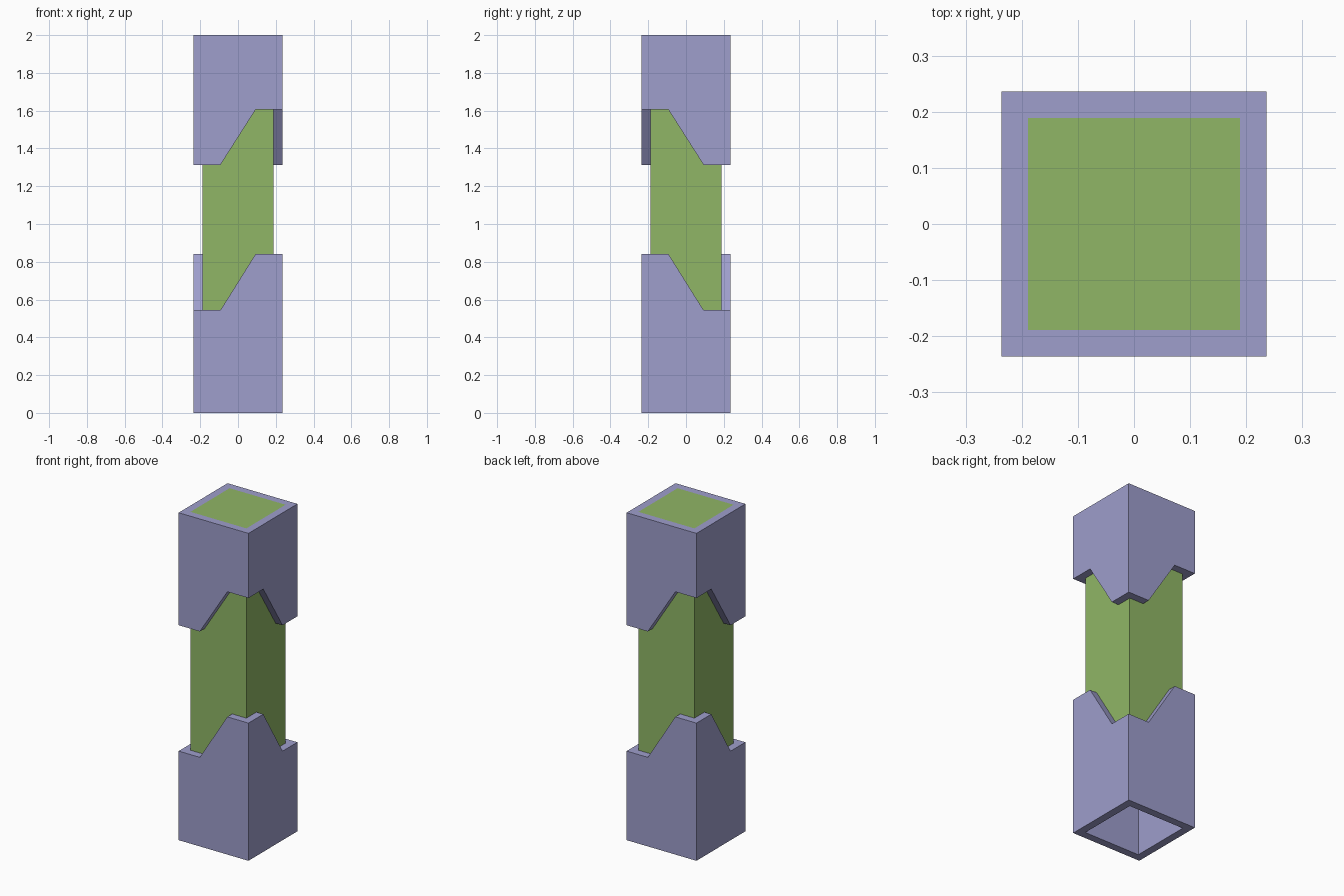
import bpy
import bmesh
from mathutils import Matrix

if "Cube" in bpy.data.objects:
    bpy.data.objects.remove(bpy.data.objects["Cube"])

OUTER = 0.236   # half width of the sleeves
CORE = 0.189    # half width of the core and of the sleeve bore
RAMP = 0.093    # half length of the sloping part of each cut edge


def make_material(name, rgb):
    mat = bpy.data.materials.new(name)
    mat.use_nodes = True
    mat.diffuse_color = (*rgb, 1)
    node = next(n for n in mat.node_tree.nodes if n.type == 'BSDF_PRINCIPLED')
    node.inputs["Base Color"].default_value = (*rgb, 1)
    return mat


def add_object(name, bm, mat):
    bmesh.ops.recalc_face_normals(bm, faces=bm.faces)
    mesh = bpy.data.meshes.new(name)
    bm.to_mesh(mesh)
    bm.free()
    mesh.materials.append(mat)
    obj = bpy.data.objects.new(name, mesh)
    bpy.context.collection.objects.link(obj)
    return obj


def ring(bm, half, low, high):
    """Square loop whose height alternates between low and high corners."""
    verts = []
    for wall in range(4):
        turn = Matrix.Rotation(wall * 1.5707963, 3, 'Z')
        start, end = (low, high) if wall % 2 == 0 else (high, low)
        for s, z in ((-half, start), (-RAMP, start), (RAMP, end)):
            verts.append(bm.verts.new(turn @ Matrix.Translation((s, -half, z)).translation))
    return verts


def sleeve(name, flat_z, low, high, mat):
    """Square tube with one flat end and one stepped end."""
    bm = bmesh.new()
    loops = [ring(bm, OUTER, flat_z, flat_z), ring(bm, OUTER, low, high),
             ring(bm, CORE, low, high), ring(bm, CORE, flat_z, flat_z)]
    for a, b in zip(loops, loops[1:] + loops[:1]):
        for i in range(len(a)):
            j = (i + 1) % len(a)
            bm.faces.new((a[i], a[j], b[j], b[i]))
    return add_object(name, bm, mat)


purple = make_material("lavender", (0.342, 0.342, 0.604))
green = make_material("leaf green", (0.279, 0.468, 0.133))

# Sleeves
sleeve("lower_sleeve", 0.0, 0.544, 0.841, purple)
sleeve("upper_sleeve", 2.0, 1.313, 1.605, purple)

# Core: flush with the top, ends inside the hollow lower sleeve
bottom, top = 0.5, 2.0
core_bm = bmesh.new()
bmesh.ops.create_cube(core_bm, size=1, matrix=Matrix.Translation((0, 0, (bottom + top) / 2))
                      @ Matrix.Diagonal((2 * CORE, 2 * CORE, top - bottom, 1)))
add_object("core", core_bm, green)
